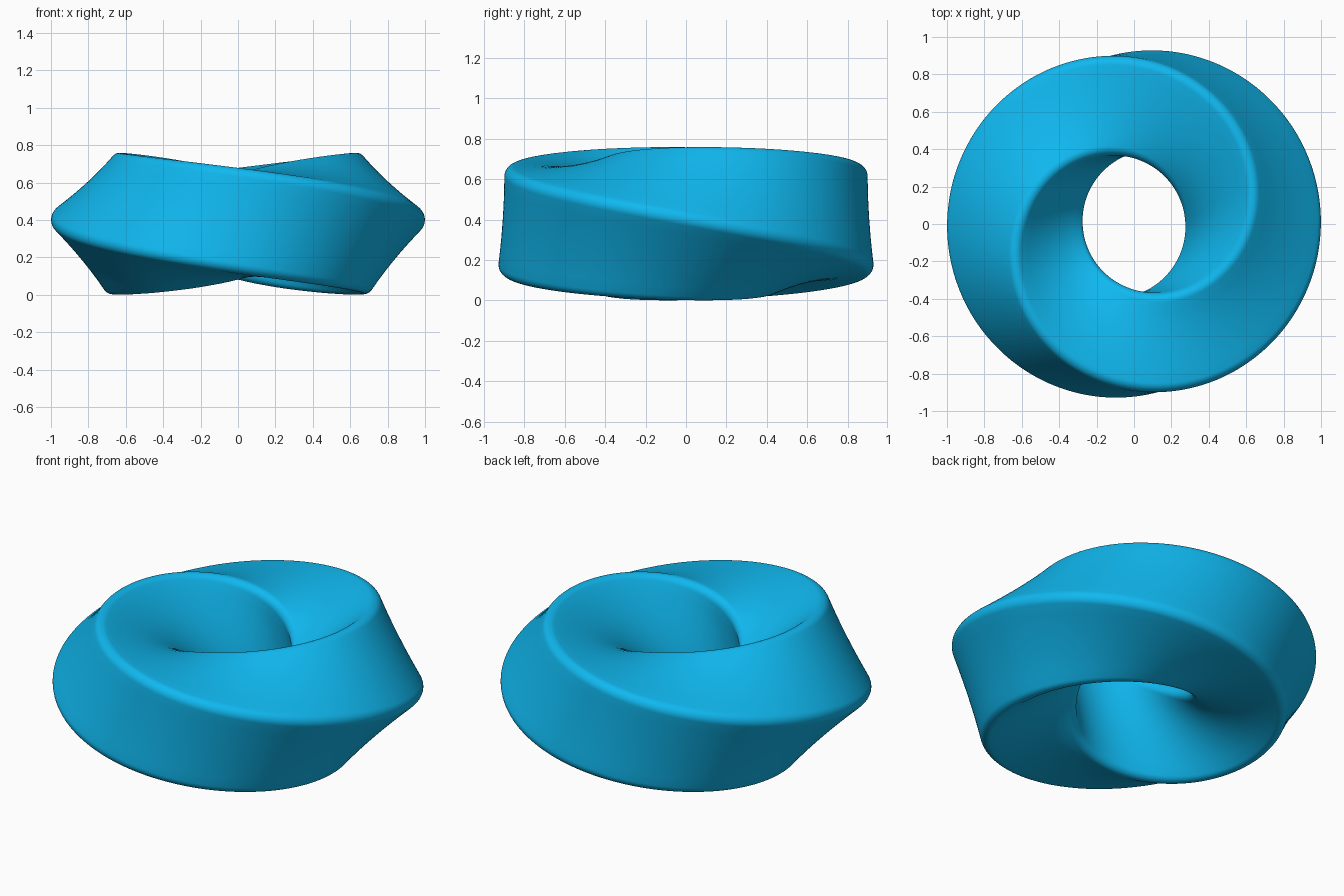
import bpy, bmesh
from math import sin, cos, pi, radians

if "Cube" in bpy.data.objects:
    bpy.data.objects.remove(bpy.data.objects["Cube"])

RING_R = 0.637      # radius of the ring's centre line
CORE = 0.222        # half side of the square inside the rounding
ROUND = 0.049       # corner radius
Z_SCALE = 1.045     # section is a touch taller than wide
PHASE = radians(4)  # start angle of the section (corner slightly above outward)
RINGS = 256
ARC, SIDE = 8, 8    # points per corner arc, extra points per flat side


def rounded_square():
    """Square profile standing on its corner, with rounded corners."""
    pts = []
    d = CORE * 2 ** 0.5
    for c in range(4):
        a = c * pi / 2
        for i in range(ARC + 1):
            t = a - pi / 4 + i * pi / 2 / ARC
            pts.append((d * cos(a) + ROUND * cos(t), d * sin(a) + ROUND * sin(t)))
        # flat side up to the next corner
        x0, y0 = pts[-1]
        b, t = a + pi / 2, a + pi / 4
        x1, y1 = d * cos(b) + ROUND * cos(t), d * sin(b) + ROUND * sin(t)
        for i in range(1, SIDE):
            f = i / SIDE
            pts.append((x0 + (x1 - x0) * f, y0 + (y1 - y0) * f))
    return pts


# Sweep the profile round the ring while it makes half a turn
profile = rounded_square()
n = len(profile)
bm = bmesh.new()
rings = []
for k in range(RINGS):
    th = 2 * pi * k / RINGS
    rot = PHASE - th / 2
    ring = []
    for u, v in profile:
        r = RING_R + u * cos(rot) - v * sin(rot)
        z = 0.38 + (u * sin(rot) + v * cos(rot)) * Z_SCALE
        ring.append(bm.verts.new((r * cos(th), r * sin(th), z)))
    rings.append(ring)

# The closing seam is shifted by half a profile because of the twist
rings.append(rings[0][n // 2:] + rings[0][:n // 2])
for a, b in zip(rings, rings[1:]):
    for j in range(n):
        m = (j + 1) % n
        bm.faces.new((a[j], b[j], b[m], a[m])).smooth = True
bmesh.ops.recalc_face_normals(bm, faces=bm.faces)

mesh = bpy.data.meshes.new("twisted_ring")
bm.to_mesh(mesh)
bm.free()
ring_obj = bpy.data.objects.new("twisted_ring", mesh)
bpy.context.collection.objects.link(ring_obj)

# Bright blue finish
mat = bpy.data.materials.new("blue")
mat.diffuse_color = (0.005, 0.48, 0.87, 1)
mat.use_nodes = True
mat.node_tree.nodes["Principled BSDF"].inputs["Base Color"].default_value = mat.diffuse_color
mesh.materials.append(mat)
